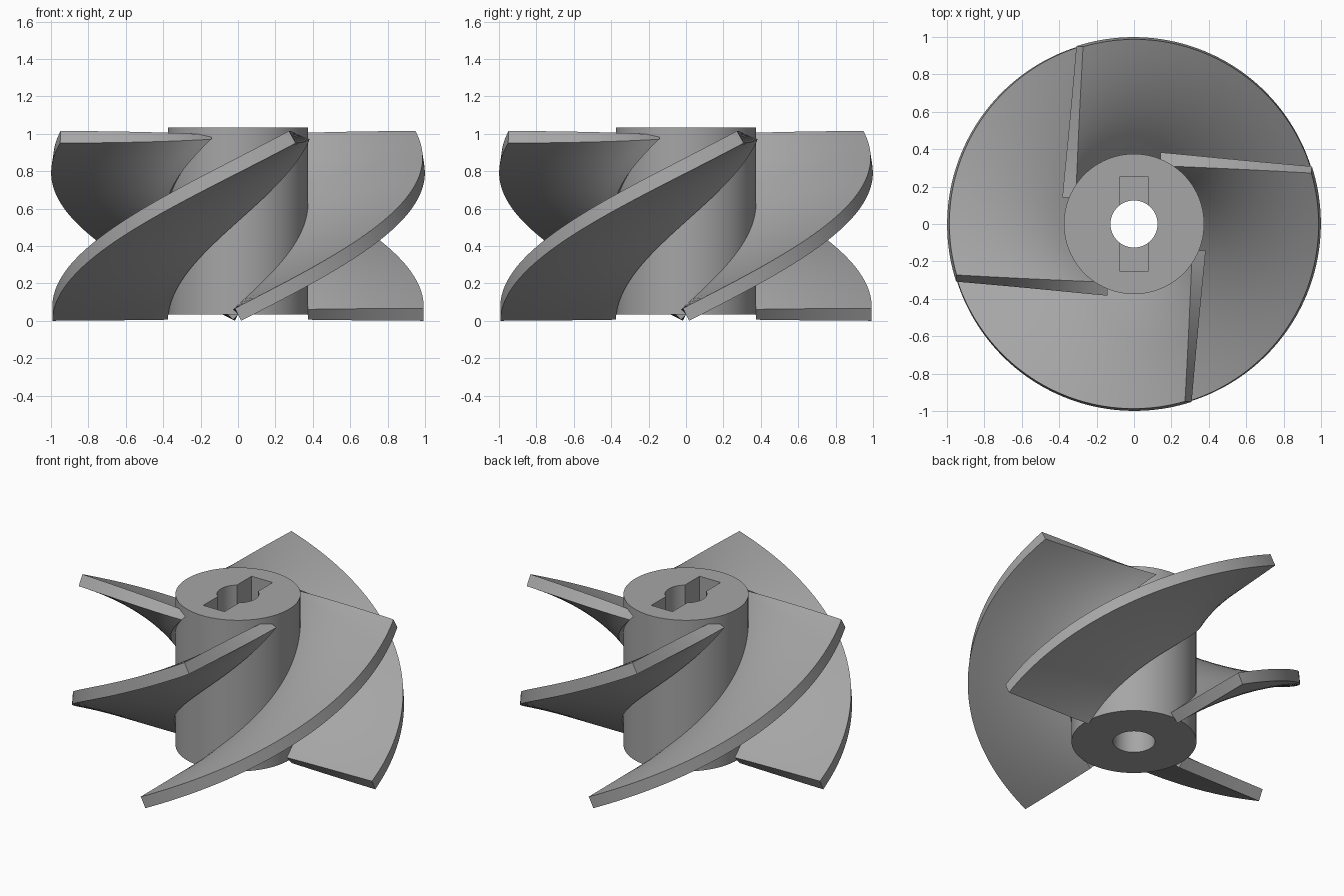
import bpy, bmesh, math
from mathutils import Vector

if "Cube" in bpy.data.objects:
    bpy.data.objects.remove(bpy.data.objects["Cube"])

HUB_R, TIP_R = 0.375, 0.993
Z0, Z1 = 0.034, 0.983
THICK = 0.075

metal = bpy.data.materials.new("grey metal")
metal.diffuse_color = (0.38, 0.38, 0.38, 1)
metal.use_nodes = True
metal.node_tree.nodes["Principled BSDF"].inputs["Base Color"].default_value = metal.diffuse_color


def make_object(name, bm):
    mesh = bpy.data.meshes.new(name)
    bm.to_mesh(mesh)
    bm.free()
    mesh.materials.append(metal)
    obj = bpy.data.objects.new(name, mesh)
    bpy.context.collection.objects.link(obj)
    return obj


def cylinder(name, radius, z_low, z_high, sides):
    bm = bmesh.new()
    bmesh.ops.create_cone(bm, cap_ends=True, segments=sides, radius1=radius,
                          radius2=radius, depth=z_high - z_low)
    bmesh.ops.translate(bm, verts=bm.verts, vec=(0, 0, (z_low + z_high) / 2))
    return make_object(name, bm)


def box(name, size, centre):
    bm = bmesh.new()
    bmesh.ops.create_cube(bm, size=1)
    bmesh.ops.scale(bm, verts=bm.verts, vec=size)
    bmesh.ops.translate(bm, verts=bm.verts, vec=centre)
    return make_object(name, bm)


# Hub with a through bore and a shallow key slot in the top
hub = cylinder("hub", HUB_R, 0.035, 1.035, 96)
bore = cylinder("bore_cutter", 0.126, -0.2, 1.3, 64)
slot = box("key_slot_cutter", (0.155, 0.505, 0.4), (0, 0, 1.035))
bpy.context.view_layer.objects.active = hub
hub.select_set(True)
for cutter in (bore, slot):
    cutter.hide_render = True
    mod = hub.modifiers.new("cut", 'BOOLEAN')
    mod.operation = 'DIFFERENCE'
    mod.solver = 'EXACT'
    mod.object = cutter
    bpy.ops.object.modifier_apply(modifier=mod.name)
    bpy.data.objects.remove(cutter)
bpy.ops.object.shade_smooth_by_angle(angle=math.radians(30))


# Blade mid-surface: straight lines between a hub helix and a tip helix
def mid_surface(u, v, start):
    z = Z0 + (Z1 - Z0) * u
    a_in = start + math.radians(158) * u
    a_out = start + math.radians(107) * u
    inner = Vector((HUB_R * math.cos(a_in), HUB_R * math.sin(a_in), z))
    outer = Vector((TIP_R * math.cos(a_out), TIP_R * math.sin(a_out), z))
    return inner.lerp(outer, v)


def make_blade(name, start, nu=56, nv=10):
    bm = bmesh.new()
    sides = []
    eps = 1e-3
    for sign in (1, -1):
        grid = []
        for i in range(nu + 1):
            row = []
            for j in range(nv + 1):
                u, v = i / nu, j / nv
                du = mid_surface(u + eps, v, start) - mid_surface(u - eps, v, start)
                dv = mid_surface(u, v + eps, start) - mid_surface(u, v - eps, start)
                normal = du.cross(dv).normalized()
                row.append(bm.verts.new(mid_surface(u, v, start) + normal * sign * THICK / 2))
            grid.append(row)
        sides.append(grid)
        for i in range(nu):
            for j in range(nv):
                bm.faces.new((grid[i][j], grid[i + 1][j], grid[i + 1][j + 1], grid[i][j + 1]))
    # Close the rim between the two sides
    a, b = sides
    for i in range(nu):
        for j in (0, nv):
            bm.faces.new((a[i][j], a[i + 1][j], b[i + 1][j], b[i][j]))
    for j in range(nv):
        for i in (0, nu):
            bm.faces.new((a[i][j], a[i][j + 1], b[i][j + 1], b[i][j]))
    bmesh.ops.recalc_face_normals(bm, faces=bm.faces)
    for face in bm.faces:
        face.smooth = True
    for edge in bm.edges:
        edge.smooth = edge.calc_face_angle(0) < math.radians(30)
    return make_object(name, bm)


# Four blades evenly spaced round the hub
for k in range(4):
    make_blade(f"blade_{k + 1}", math.radians(90 * k - 90))
